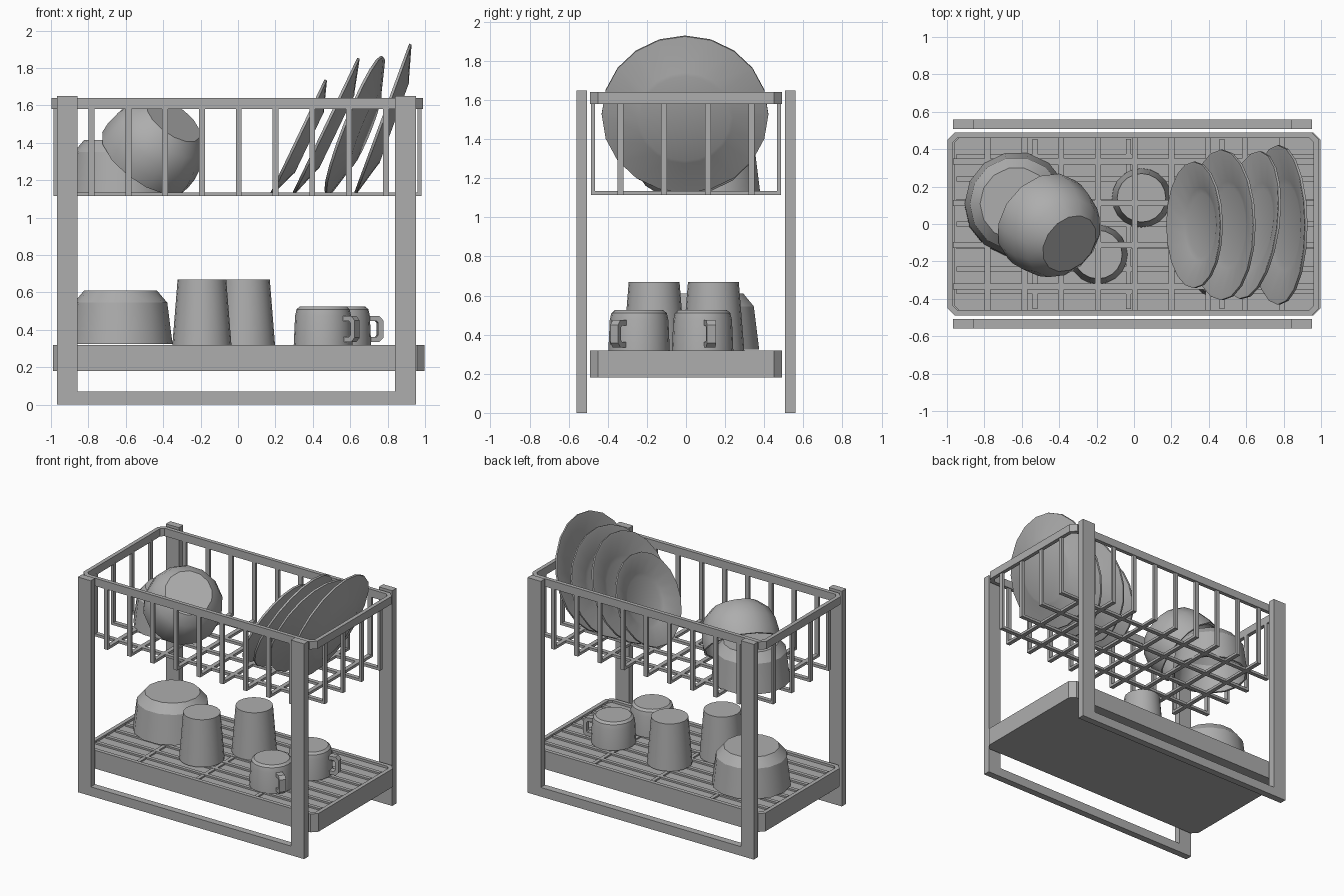
import bpy, bmesh, math
from mathutils import Vector

if "Cube" in bpy.data.objects:
    bpy.data.objects.remove(bpy.data.objects["Cube"])

grey = bpy.data.materials.new("mid_grey")
grey.diffuse_color = (0.42, 0.42, 0.42, 1)
grey.use_nodes = True
grey.node_tree.nodes["Principled BSDF"].inputs["Base Color"].default_value = grey.diffuse_color


def finish(name, bm, smooth=False):
    bmesh.ops.recalc_face_normals(bm, faces=bm.faces)
    me = bpy.data.meshes.new(name)
    bm.to_mesh(me)
    bm.free()
    me.materials.append(grey)
    ob = bpy.data.objects.new(name, me)
    bpy.context.collection.objects.link(ob)
    if smooth:
        bpy.ops.object.select_all(action='DESELECT')
        ob.select_set(True)
        bpy.context.view_layer.objects.active = ob
        bpy.ops.object.shade_smooth_by_angle(angle=math.radians(30))
    return ob


def boxes(name, items):
    """One object from boxes given as (x0, x1, y0, y1, z0, z1)."""
    bm = bmesh.new()
    for x0, x1, y0, y1, z0, z1 in items:
        vs = bmesh.ops.create_cube(bm, size=1)['verts']
        for v in vs:
            v.co = Vector(((x0 + x1) / 2 + v.co.x * (x1 - x0),
                           (y0 + y1) / 2 + v.co.y * (y1 - y0),
                           (z0 + z1) / 2 + v.co.z * (z1 - z0)))
    return finish(name, bm)


def prism(name, pts, y0, y1):
    """Extrude an (x, z) outline along y."""
    bm = bmesh.new()
    f = bm.faces.new([bm.verts.new((x, y0, z)) for x, z in pts])
    ext = bmesh.ops.extrude_face_region(bm, geom=[f])['geom']
    vs = [g for g in ext if isinstance(g, bmesh.types.BMVert)]
    bmesh.ops.translate(bm, verts=vs, vec=(0, y1 - y0, 0))
    bm.faces.new([bm.verts.new((x, y0, z)) for x, z in pts]) if len(bm.faces) == len(pts) + 1 else None
    bmesh.ops.remove_doubles(bm, verts=bm.verts, dist=1e-5)
    return finish(name, bm)


def skin(bm, loops, closed):
    pairs = list(zip(loops, loops[1:] + loops[:1]))
    for a, b in pairs if closed else pairs[:-1]:
        n = len(a)
        for i in range(n):
            bm.faces.new((a[i], a[(i + 1) % n], b[(i + 1) % n], b[i]))
    if not closed:
        bm.faces.new(loops[0])
        bm.faces.new(loops[-1])


def chamfered(name, cx, steps, closed, hx=0.993, hy=0.49, c=0.04):
    """Stack of corner-cut rectangles given as (inset, z)."""
    bm = bmesh.new()
    loops = []
    for ins, z in steps:
        w, d, k = hx - ins, hy - ins, c - ins * 0.58
        pts = [(w - k, -d), (w, k - d), (w, d - k), (w - k, d),
               (k - w, d), (-w, d - k), (-w, k - d), (k - w, -d)]
        loops.append([bm.verts.new((x + cx, y, z)) for x, y in pts])
    skin(bm, loops, closed)
    return finish(name, bm)


def lathe(name, profile, n, loc, axis=(0, 0, 1)):
    """Revolve an (r, z) profile and point its z axis along axis."""
    bm = bmesh.new()
    loops = [[bm.verts.new((r * math.cos(2 * math.pi * i / n),
                            r * math.sin(2 * math.pi * i / n), z))
              for i in range(n)] for r, z in profile]
    skin(bm, loops, False)
    ob = finish(name, bm, True)
    ob.location = loc
    ob.rotation_mode = 'QUATERNION'
    ob.rotation_quaternion = Vector(axis).to_track_quat('Z', 'Y')
    return ob


# U-shaped frames front and back
U = [(-0.967, 0), (0.953, 0), (0.953, 1.65), (0.84, 1.65),
     (0.84, 0.07), (-0.857, 0.07), (-0.857, 1.65), (-0.967, 1.65)]
prism("front_frame", U, -0.56, -0.507)
prism("back_frame", U, 0.507, 0.56)

# Basket rim and U-bent wires
chamfered("basket_rim", -0.004, [(0, 1.58), (0, 1.64), (0.03, 1.64), (0.03, 1.58)], True)
h, zb, zt, t = 0.016, 1.115, 1.59, 0.02
cross, along = [], []
for k in range(9):
    x = -0.782 + 0.1965 * k
    cross.append((x - h, x + h, -0.485, 0.485, zb, zb + t))
    for s in (-1, 1):
        cross.append((x - h, x + h, *sorted((s * 0.465, s * 0.485)), zb + t, zt))
for y in (-0.335, -0.112, 0.112, 0.335):
    along.append((-0.986, 0.981, y - h, y + h, zb, zb + t))
    for a in (-0.986, 0.961):
        along.append((a, a + t, y - h, y + h, zb + t, zt))
boxes("basket_cross_wires", cross)
boxes("basket_long_wires", along)

# Drip tray with low ribs
chamfered("drip_tray", 0.005, [(0, 0.18), (0, 0.32), (0.03, 0.32), (0.03, 0.303)], False)
ribs = [(-0.95, 0.96, y - 0.014, y + 0.014, 0.295, 0.316)
        for y in [-0.36 + 0.12 * i for i in range(7)]]
ribs += [(x - 0.014, x + 0.014, -0.455, 0.455, 0.295, 0.314) for x in (-0.53, -0.03, 0.47)]
boxes("tray_ribs", ribs)

# Upturned bowls (open side down)
BOWL = [(0.195, 0.285), (0.25, 0.22), (0.278, 0.0),
        (0.262, 0.0), (0.235, 0.21), (0.185, 0.268)]
ROUND_BOWL = [(0.168, 0.29), (0.232, 0.23), (0.266, 0.15), (0.278, 0.06), (0.275, 0.0),
              (0.26, 0.0), (0.26, 0.06), (0.25, 0.145), (0.217, 0.217), (0.158, 0.272)]
lathe("tray_bowl", BOWL, 14, (-0.628, 0.103, 0.325))
lathe("basket_bowl", BOWL, 14, (-0.628, 0.108, 1.13))
n = Vector((0.52, -0.45, 0.73)).normalized()
lathe("leaning_bowl", ROUND_BOWL, 14, Vector((-0.345, -0.105, 1.52)) - n * 0.29, n)

# Upturned tumblers
CUP = [(0.13, 0.35), (0.158, 0.0), (0.143, 0.0), (0.116, 0.33)]
lathe("front_tumbler", CUP, 20, (-0.193, -0.163, 0.32))
lathe("back_tumbler", CUP, 20, (0.04, 0.14, 0.32))

# Upturned mugs with handles
MUG = [(0.125, 0.205), (0.142, 0.19), (0.15, 0.155), (0.157, 0.0),
       (0.142, 0.0), (0.135, 0.15), (0.11, 0.185)]
HANDLE = [(0.14, 0.015), (0.2, 0.015), (0.222, 0.038), (0.222, 0.13), (0.2, 0.155),
          (0.14, 0.155), (0.14, 0.127), (0.186, 0.127), (0.194, 0.118),
          (0.194, 0.052), (0.186, 0.043), (0.14, 0.043)]
for side, x, y, ang in (("front", 0.455, -0.24, -35), ("back", 0.555, 0.085, 12)):
    lathe(side + "_mug", MUG, 20, (x, y, 0.32))
    hd = prism(side + "_mug_handle", HANDLE, -0.024, 0.024)
    hd.location = (x, y, 0.32)
    hd.rotation_euler.z = math.radians(ang)

# Plates leaning to the right: rim bottom, rim top in (x, z), twist about z
PLATES = [((0.172, 1.13), (0.463, 1.74), 0), ((0.29, 1.13), (0.638, 1.855), 0),
          ((0.47, 1.125), (0.765, 1.865), -8), ((0.62, 1.13), (0.915, 1.93), 0)]
for i, ((x0, z0), (x1, z1), twist) in enumerate(PLATES):
    dx, dz, a = x1 - x0, z1 - z0, math.radians(twist)
    r = math.hypot(dx, dz) / 2
    prof = [(0.54 * r, -0.072), (0.58 * r, -0.065), (r, -0.014), (r, 0.0),
            (0.97 * r, 0.0), (0.58 * r, -0.042), (0.5 * r, -0.052)]
    lathe("plate_%d" % (i + 1), prof, 20, ((x0 + x1) / 2, -0.005, (z0 + z1) / 2),
          (-dz * math.cos(a), -dz * math.sin(a), dx))
